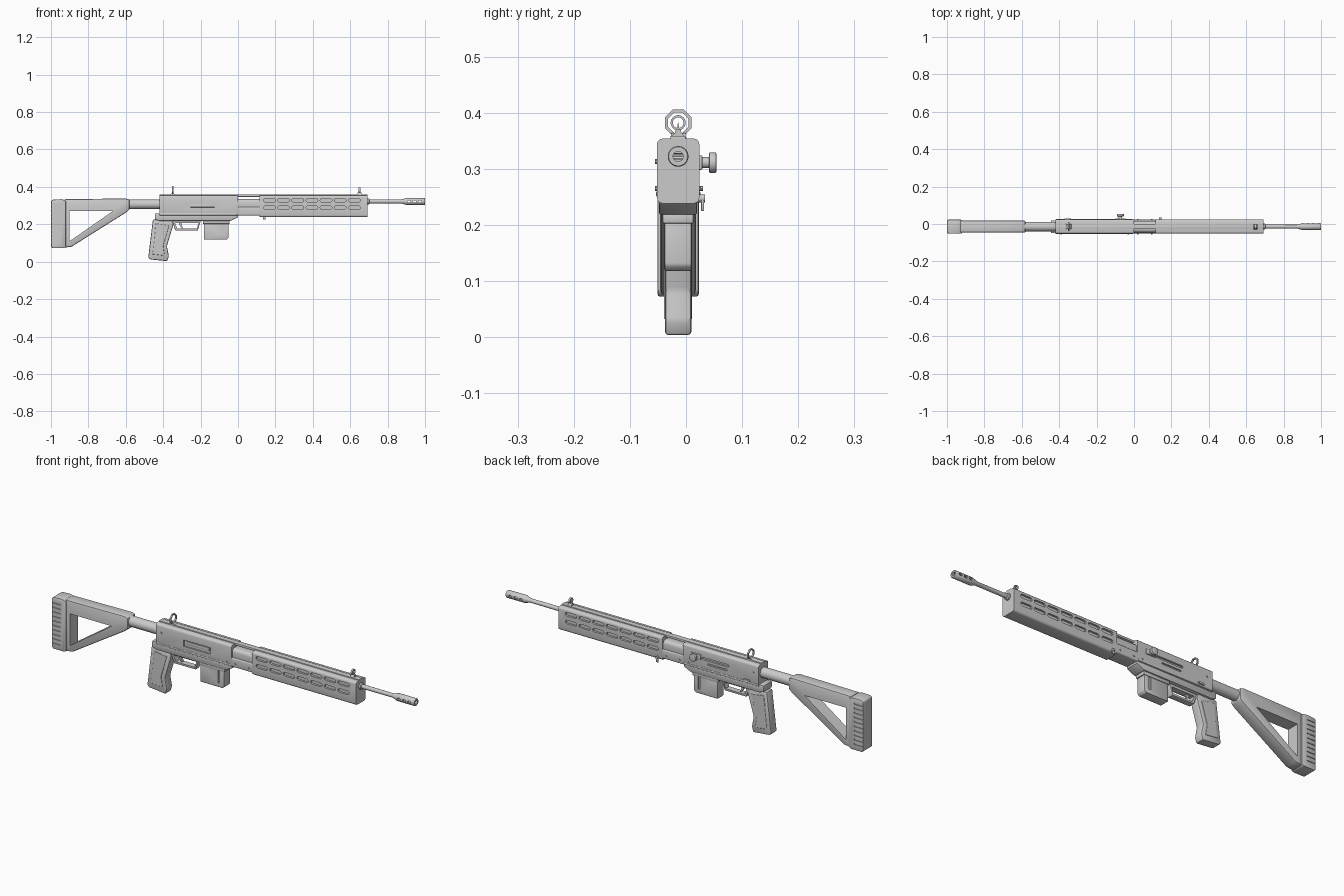
import bpy, bmesh, math
from mathutils import Vector

if "Cube" in bpy.data.objects:
    bpy.data.objects.remove(bpy.data.objects["Cube"])

Y0 = -0.014          # centre plane of the body
BORE = 0.322         # bore height


def finish(name, bm):
    bmesh.ops.recalc_face_normals(bm, faces=bm.faces[:])
    me = bpy.data.meshes.new(name)
    bm.to_mesh(me)
    bm.free()
    ob = bpy.data.objects.new(name, me)
    bpy.context.collection.objects.link(ob)
    return ob


def apply_mods(ob):
    dg = bpy.context.evaluated_depsgraph_get()
    me = bpy.data.meshes.new_from_object(ob.evaluated_get(dg))
    ob.modifiers.clear()
    ob.data = me


def prism(name, pts, lo, hi, axis='Y', bevel=0.0, segs=2):
    """Extrude a profile: (x,z) along Y, or (y,z) along X."""
    bm = bmesh.new()
    place = (lambda a, b, t: (a, t, b)) if axis == 'Y' else (lambda a, b, t: (t, a, b))
    ends = [[bm.verts.new(place(a, b, t)) for a, b in pts] for t in (lo, hi)]
    bm.faces.new(ends[0])
    bm.faces.new(ends[1])
    n = len(pts)
    for i in range(n):
        j = (i + 1) % n
        bm.faces.new((ends[0][i], ends[0][j], ends[1][j], ends[1][i]))
    ob = finish(name, bm)
    if bevel:
        m = ob.modifiers.new("bevel", 'BEVEL')
        m.width, m.segments, m.limit_method = bevel, segs, 'ANGLE'
        m.angle_limit = math.radians(25)
        apply_mods(ob)
    return ob


def sym(name, pts, half, bevel=0.0, segs=2):
    return prism(name, pts, Y0 - half, Y0 + half, 'Y', bevel, segs)


def rect(a0, a1, b0, b1):
    return [(a0, b0), (a1, b0), (a1, b1), (a0, b1)]


def circle(a, b, r, n=20, turn=0.5):
    return [(a + r * math.cos(2 * math.pi * (i + turn) / n),
             b + r * math.sin(2 * math.pi * (i + turn) / n)) for i in range(n)]


def pill(a, b, length, height):
    r, d = height / 2, (length - height) / 2
    right = [(a + d + r * math.cos(t), b + r * math.sin(t)) for t in [math.pi * (k / 4 - .5) for k in range(5)]]
    return right + [(2 * a - x, 2 * b - z) for x, z in right]


def body_section(z0, z1, half, r):
    """Rounded rectangle in y,z."""
    pts = []
    for q, (sy, z) in enumerate(((1, z1 - r), (-1, z1 - r), (-1, z0 + r), (1, z0 + r))):
        for k in range(4):
            t = math.pi / 2 * (q + k / 3)
            pts.append((Y0 + sy * (half - r) + r * math.cos(t), z + r * math.sin(t)))
    return pts


def cut(ob, *cutters):
    for c in cutters:
        m = ob.modifiers.new("cut", 'BOOLEAN')
        m.operation, m.solver, m.object = 'DIFFERENCE', 'EXACT', c
        c.hide_render = True
    apply_mods(ob)
    for c in cutters:
        bpy.data.objects.remove(c)


def lathe(name, profile, n=24):
    """Revolve (x, r) around the bore line."""
    bm = bmesh.new()
    vs = [bm.verts.new((x, Y0 + r, BORE)) for x, r in profile]
    es = [bm.edges.new(p) for p in zip(vs, vs[1:])]
    bmesh.ops.spin(bm, geom=vs + es, cent=(0, Y0, BORE), axis=(1, 0, 0),
                   angle=2 * math.pi, steps=n, use_merge=True)
    bmesh.ops.remove_doubles(bm, verts=bm.verts[:], dist=1e-5)
    return finish(name, bm)


# Shoulder stock with triangular opening
stock = sym("stock", [(-.93, .334), (-.6, .338), (-.58, .332), (-.58, .278), (-.6, .262),
                      (-.89, .08), (-.93, .075)], .032, .007)
cut(stock, sym("c", [(-.9, .27), (-.67, .27), (-.9, .11)], .1))

# Butt pad with grip grooves on both sides
pad = sym("butt_pad", [(-1, .325), (-.99, .332), (-.945, .334), (-.92, .328), (-.92, .08),
                       (-.93, .072), (-.992, .072), (-1, .08)], .037, .005)
grooves = []
for i in range(10):
    z = .1 + i * .0225
    for s in (-1, 1):
        ya, yb = sorted((Y0 + s * .033, Y0 + s * .06))
        grooves.append(prism("c", rect(-1.01, -.95, z, z + .007), ya, yb))
cut(pad, *grooves)

# Stock tube
prism("stock_tube", circle(Y0, .307, .026, 24), -.6, -.41, 'X')

# Upper receiver, ejection port on the front, bolt slot on the back
receiver = prism("upper_receiver", body_section(.245, .354, .038, .011), -.42, 0, 'X')
cut(receiver,
    prism("c", rect(-.265, -.115, .279, .311), -.1, Y0 - .031),
    prism("c", pill(-.18, .308, .15, .012), Y0 + .028, .1),
    prism("c", pill(-.19, .285, .11, .008), Y0 + .032, .1))
bolt = prism("bolt_cover", rect(-.255, -.125, .291, .306), Y0 - .036, Y0 - .025, bevel=.002)

# Lower receiver
sym("lower_receiver", [(-.445, .258), (0, .262), (0, .237), (-.04, .218), (-.42, .218),
                       (-.445, .226)], .034, .004)
sym("receiver_ledge", rect(-.42, -.005, .25, .26), .0395, .003)

# Block between receiver and handguard
prism("barrel_block", body_section(.247, .293, .037, .006), -.01, .13, 'X')
prism("chamber_sleeve", body_section(.27, .335, .031, .016), -.01, .13, 'X')

# Handguard with two rows of vents on each side
guard = prism("handguard", body_section(.238, .354, .038, .011), .115, .692, 'X')
vents = []
for i in range(7):
    for z in (.289, .328):
        for s in (-1, 1):
            ya, yb = sorted((Y0 + s * .028, Y0 + s * .06))
            vents.append(prism("c", pill(.168 + i * .0757, z, .064, .018), ya, yb))
cut(guard, *vents)

# Rib along the whole top
sym("top_rib", rect(-.42, .692, .347, .3585), .014, .002)

# Barrel and muzzle brake
brake = lathe("barrel", [(.1, 0), (.1, .01), (.68, .01), (.68, .016), (.70, .016), (.703, .0105),
                         (.872, .01), (.9, .0185), (.997, .0185), (1, .017), (1, .009),
                         (.92, .009), (.92, 0)])
cut(brake, *[sym("c", pill(x, BORE, .018, .011), .05) for x in (.915, .944, .973)])

# Rear sight: octagonal ring on a base
rear_ring = prism("rear_sight_ring", circle(Y0, .382, .0255, 8), -.354, -.346, 'X')
cut(rear_ring, prism("c", circle(Y0, .382, .0195, 8), -.4, -.3, 'X'))
sym("rear_sight_base", [(-.37, .355), (-.33, .355), (-.342, .364), (-.358, .364)], .013)

# Front sight: round hood, post and base
front_ring = prism("front_sight_hood", circle(Y0, .382, .0135), .645, .654, 'X')
cut(front_ring, prism("c", circle(Y0, .382, .0095), .6, .7, 'X'))
prism("front_sight_base", [(Y0 - .015, .354), (Y0 + .015, .354), (Y0 + .006, .364), (Y0 + .004, .371),
                           (Y0 - .004, .371), (Y0 - .006, .364)], .64, .66, 'X')
prism("front_sight_post", [(Y0 - .003, .365), (Y0 + .003, .365), (Y0, .384)], .647, .652, 'X')

# Pistol grip with raised side panels
sym("pistol_grip", [(-.455, .225), (-.48, .022), (-.468, .012), (-.378, .003), (-.37, .03),
                    (-.38, .083), (-.345, .2), (-.35, .225)], .0235, .006)
sym("grip_panel", [(-.44, .205), (-.458, .04), (-.392, .032), (-.4, .085), (-.368, .195)], .0248, .001, 1)

# Trigger guard and trigger
tg = sym("trigger_guard", [(-.355, .222), (-.335, .167), (-.215, .167), (-.198, .222)], .015, .002)
cut(tg, sym("c", [(-.337, .207), (-.325, .177), (-.22, .177), (-.211, .207)], .1))
sym("trigger", [(-.318, .215), (-.298, .215), (-.303, .2), (-.295, .18), (-.3, .178), (-.312, .195)], .006)

# Magazine with side slots
mag = sym("magazine", [(-.183, .225), (-.183, .118), (-.06, .118), (-.05, .128), (-.05, .225)], .0245, .004)
slots = []
for s in (-1, 1):
    ya, yb = sorted((Y0 + s * .018, Y0 + s * .06))
    slots.append(prism("c", rect(-.085, -.075, .14, .212), ya, yb))
cut(mag, *slots)
sym("magazine_well", rect(-.188, -.045, .202, .222), .0275, .003)

# Charging handle on the back
prism("charging_stem", circle(-.073, .311, .010), .015, .042)
prism("charging_knob", circle(-.073, .311, .0185), .041, .054, bevel=.002)
prism("charging_plate", rect(-.1, -.046, .298, .324), .018, .029, bevel=.002)

# Selector lever on the back
prism("selector_lever", pill(-.355, .265, .035, .009), .018, .030)

# Sling latch on the handguard
prism("latch_pivot", circle(.14, .247, .007, 12), .015, .034)
prism("latch_lever", rect(.134, .146, .225, .249), .027, .032, bevel=.001)

# Cross pins
for i, (x, z) in enumerate(((.02, .265), (.095, .265), (-.39, .313), (-.03, .265))):
    sym("cross_pin_%d" % (i + 1), circle(x, z, .0045, 10), .041)

# Smooth the round parts, keep edges sharp
bpy.ops.object.select_all(action='SELECT')
bpy.context.view_layer.objects.active = receiver
bpy.ops.object.shade_smooth_by_angle(angle=math.radians(32))
